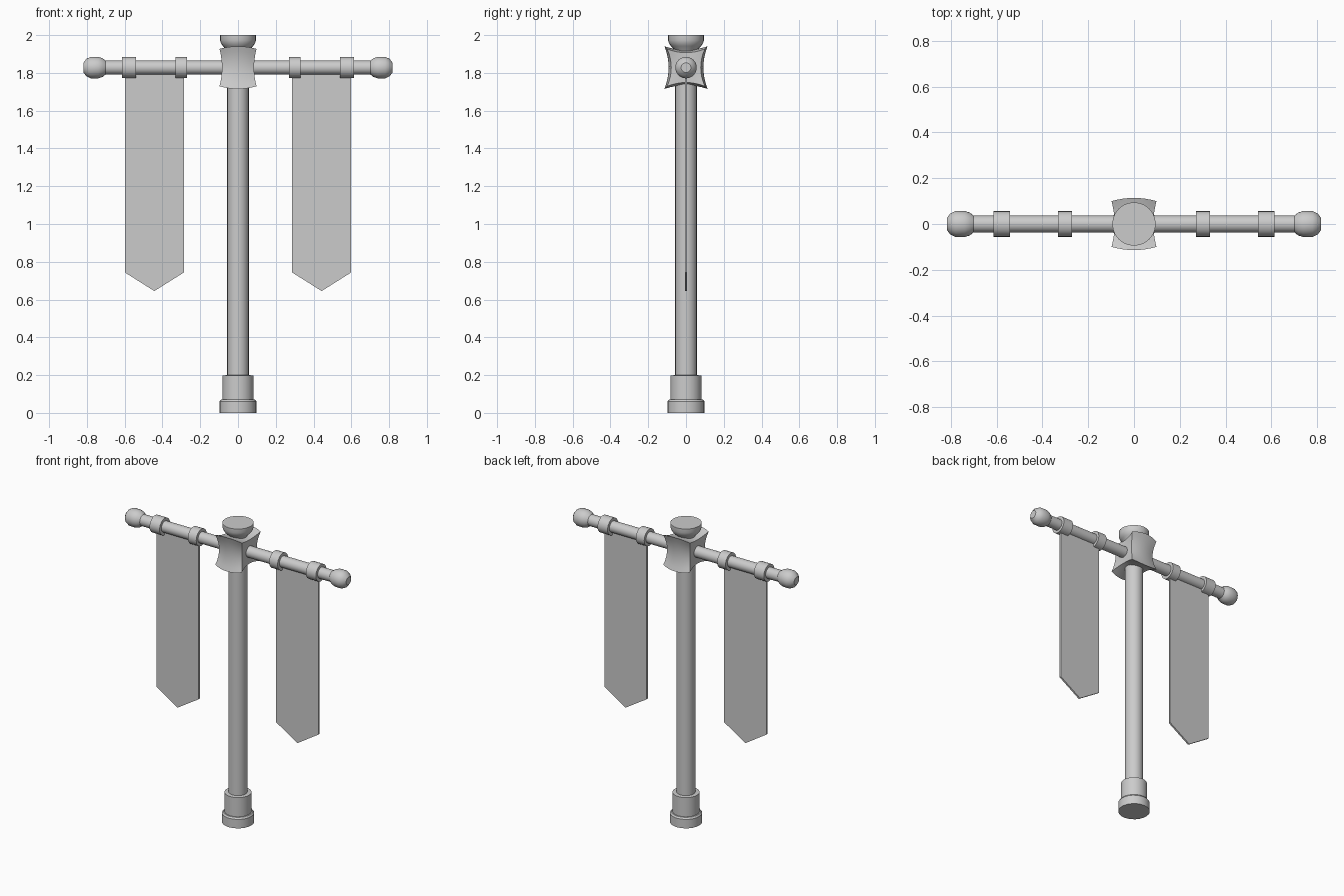
import bpy, bmesh, math
from mathutils import Matrix

if "Cube" in bpy.data.objects:
    bpy.data.objects.remove(bpy.data.objects["Cube"])

ROD_Z = 1.828


def finish(bm, name, angle=35):
    bmesh.ops.recalc_face_normals(bm, faces=bm.faces)
    me = bpy.data.meshes.new(name)
    bm.to_mesh(me)
    bm.free()
    ob = bpy.data.objects.new(name, me)
    bpy.context.collection.objects.link(ob)
    bpy.ops.object.select_all(action='DESELECT')
    ob.select_set(True)
    bpy.context.view_layer.objects.active = ob
    bpy.ops.object.shade_smooth_by_angle(angle=math.radians(angle))
    return ob


def lathe(name, profile, sides=24, matrix=Matrix()):
    """Revolve (radius, height) points about z, capping both ends."""
    bm = bmesh.new()
    rings = []
    for r, h in profile:
        rings.append([bm.verts.new((r * math.cos(2 * math.pi * i / sides),
                                    r * math.sin(2 * math.pi * i / sides), h))
                      for i in range(sides)])
    for a, b in zip(rings, rings[1:]):
        for i in range(sides):
            j = (i + 1) % sides
            bm.faces.new((a[i], a[j], b[j], b[i]))
    bm.faces.new(rings[0])
    bm.faces.new(rings[-1])
    bm.transform(matrix)
    return finish(bm, name)


def along_x(side):
    """Turn the lathe axis to point outward along the crossbar."""
    return Matrix.Translation((0, 0, ROD_Z)) @ Matrix.Rotation(side * math.pi / 2, 4, 'Y')


# Upright and stepped base
lathe("pole", [(0.057, 0.19), (0.057, 1.76)])
lathe("base_foot", [(0.098, 0), (0.098, 0.06), (0.09, 0.07), (0.07, 0.07)])
lathe("base_collar", [(0.082, 0.06), (0.082, 0.198), (0.057, 0.2)])

# Flared cap on top
lathe("top_cap", [(0.05, 1.90), (0.062, 1.925), (0.08, 1.942),
                  (0.09, 1.957), (0.095, 1.973), (0.095, 2.0)])

# Pinched joint block: cube with hollowed sides and bulging front/back edges
bm = bmesh.new()
bmesh.ops.create_cube(bm, size=2)
bmesh.ops.subdivide_edges(bm, edges=bm.edges[:], cuts=7, use_grid_fill=True)
for vert in bm.verts:
    u, v, w = vert.co
    vert.co = (u * (0.098 - 0.013 * (1 - v * v * w * w)),
               v * (0.114 - 0.014 * u * u - 0.022 * (1 - w * w)),
               ROD_Z + w * (0.113 - 0.014 * u * u - 0.02 * (1 - v * v)))
finish(bm, "joint_block")

# Crossbar
lathe("crossbar", [(0.037, -0.72), (0.037, 0.72)], matrix=along_x(1))

for side, label in ((-1, "left"), (1, "right")):
    # Rounded end knob
    lathe(label + "_end_knob",
          [(0.036, 0.70), (0.05, 0.718), (0.057, 0.74), (0.057, 0.78),
           (0.046, 0.803), (0.026, 0.818)], matrix=along_x(side))
    # Rings holding the banner
    for part, x0, x1 in (("inner", 0.27, 0.332), ("outer", 0.541, 0.615)):
        lathe(f"{label}_{part}_ring", [(0.056, x0), (0.056, x1)], matrix=along_x(side))
    # Pointed banner
    bm = bmesh.new()
    outline = [(0.287, ROD_Z), (0.598, ROD_Z), (0.598, 0.743), (0.443, 0.645), (0.287, 0.743)]
    face = bm.faces.new([bm.verts.new((side * x, -0.006, z)) for x, z in outline])
    ext = bmesh.ops.extrude_face_region(bm, geom=[face])
    bmesh.ops.translate(bm, vec=(0, 0.012, 0),
                        verts=[g for g in ext["geom"] if isinstance(g, bmesh.types.BMVert)])
    finish(bm, label + "_banner", 20)
